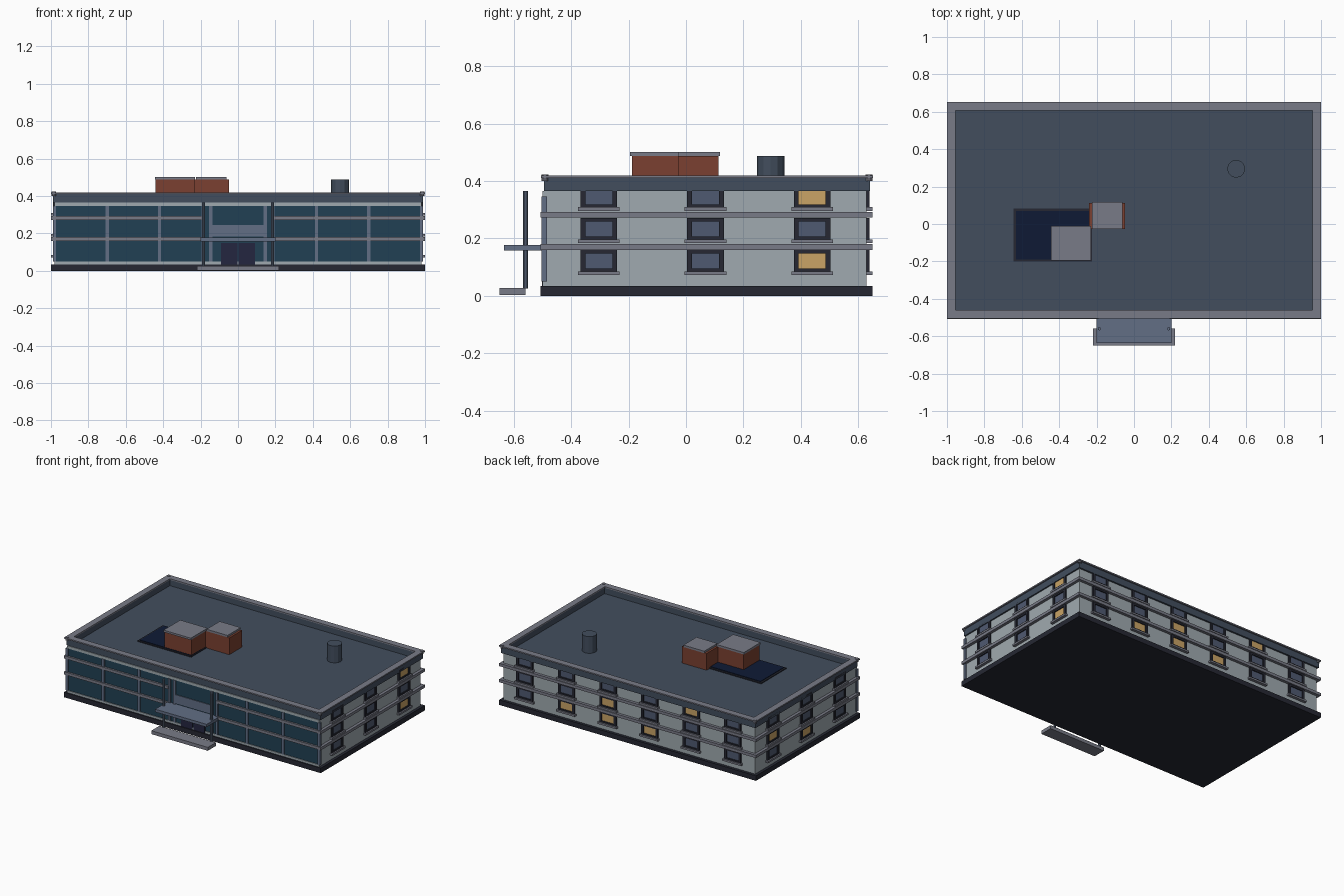
import bpy, bmesh
from mathutils import Matrix, Vector

if "Cube" in bpy.data.objects:
    bpy.data.objects.remove(bpy.data.objects["Cube"])


def mat(name, rgb):
    m = bpy.data.materials.new(name)
    m.diffuse_color = (*[(c / 255) ** 2.2 for c in rgb], 1)
    m.use_nodes = True
    m.node_tree.nodes["Principled BSDF"].inputs["Base Color"].default_value = m.diffuse_color
    return m


WALL = mat("wall_grey", (158, 168, 174))
DARK = mat("charcoal", (42, 44, 54))
SLATE = mat("slate", (68, 79, 94))
TRIM = mat("trim", (120, 122, 134))
STEEL = mat("steel", (98, 110, 132))
TEAL = mat("teal_glass", (38, 66, 84))
PANE = mat("pane", (80, 90, 112))
LIT = mat("lit_pane", (200, 162, 102))
NAVY = mat("navy", (22, 32, 56))
DOOR = mat("door_blue", (40, 42, 66))
BRICK = mat("brick", (122, 66, 52))


def boxes(name, items, material):
    """One object made of boxes given as (x0, x1, y0, y1, z0, z1)."""
    bm = bmesh.new()
    for x0, x1, y0, y1, z0, z1 in items:
        m = Matrix.Translation(((x0 + x1) / 2, (y0 + y1) / 2, (z0 + z1) / 2))
        m = m @ Matrix.Diagonal((x1 - x0, y1 - y0, z1 - z0, 1))
        bmesh.ops.create_cube(bm, size=1, matrix=m)
    return finish(name, bm, material)


def cylinders(name, items, sides, material):
    """One object made of upright cylinders given as (x, y, r, z0, z1)."""
    bm = bmesh.new()
    for x, y, r, z0, z1 in items:
        bmesh.ops.create_cone(bm, cap_ends=True, segments=sides, radius1=r, radius2=r,
                              depth=z1 - z0, matrix=Matrix.Translation((x, y, (z0 + z1) / 2)))
    return finish(name, bm, material)


def finish(name, bm, material):
    me = bpy.data.meshes.new(name)
    bm.to_mesh(me)
    bm.free()
    me.materials.append(material)
    ob = bpy.data.objects.new(name, me)
    bpy.context.collection.objects.link(ob)
    return ob


def ring(x, y0, y1, t, z0, z1):
    """Four boxes forming a rectangular rim of width t."""
    return [(-x, x, y0, y0 + t, z0, z1), (-x, x, y1 - t, y1, z0, z1),
            (-x, -x + t, y0 + t, y1 - t, z0, z1), (x - t, x, y0 + t, y1 - t, z0, z1)]


# Main shell
boxes("plinth", [(-1, 1, -.508, .65, 0, .035)], DARK)
boxes("walls", [(-.98, .98, -.488, .63, .035, .366)], WALL)
boxes("roof_deck", [(-.96, .96, -.47, .615, .364, .37)], SLATE)
boxes("parapet", ring(.99, -.495, .642, .033, .365, .413), SLATE)
boxes("parapet_cap", ring(1, -.506, .652, .045, .411, .42), TRIM)
cylinders("corner_pegs", [(sx * .985, y, .012, .40, .423) for sx in (-1, 1)
                          for y in (-.492, .638)], 10, TRIM)

# Floor bands around sides and back, broken at the entrance in front
bands = []
for z0, z1 in ((.16, .18), (.273, .293)):
    bands += [(-1, 1, .625, .65, z0, z1)]
    for s in (-1, 1):
        a, b = sorted((s * .975, s))
        bands.append((a, b, -.508, .625, z0, z1))
        a, b = sorted((s * .19, s * .975))
        bands.append((a, b, -.508, -.485, z0, z1))
boxes("floor_bands", bands, TRIM)

# Windows: (wall origin, along direction, outward direction, lit?)
frames, sills, panes, lit = [], [], [], []


def window(origin, along, out, floor, is_lit):
    o, u, n = Vector(origin), Vector(along), Vector(out)

    def block(a0, a1, d, z0, z1):
        p, q = o + u * a0 - n * .004, o + u * a1 + n * d
        return (min(p.x, q.x), max(p.x, q.x), min(p.y, q.y), max(p.y, q.y), z0, z1)

    z = .085 + .112 * floor
    frames.extend([block(-.064, -.047, .01, z, z + .075), block(.047, .064, .01, z, z + .075),
                   block(-.047, .047, .01, z, z + .010), block(-.047, .047, .01, z + .063, z + .075)])
    sills.append(block(-.073, .073, .02, z - .013, z))
    (lit if is_lit else panes).append(block(-.047, .047, .003, z + .01, z + .063))


lit_back = {(1, 0), (2, 0), (2, 1), (3, 0), (4, 2)}
lit_right, lit_left = {(2, 0), (2, 2)}, {(2, 1), (1, 0)}
for f in range(3):
    for i in range(6):
        window((.81 - .324 * i, .63, 0), (1, 0, 0), (0, 1, 0), f, (i, f) in lit_back)
    for i in range(3):
        y = -.304 + .372 * i
        window((.98, y, 0), (0, 1, 0), (1, 0, 0), f, (i, f) in lit_right)
        window((-.98, y, 0), (0, 1, 0), (-1, 0, 0), f, (i, f) in lit_left)
boxes("window_frames", frames, DARK)
boxes("window_sills", sills, TRIM)
boxes("window_panes", panes, PANE)
boxes("lit_window_panes", lit, LIT)

# Glazed front
boxes("front_glass", [(-.975, .975, -.495, -.485, .05, .346)], TEAL)
boxes("front_rails", [(-.98, .98, -.5, -.485, .035, .05),
                      (-.98, .98, -.5, -.485, .346, .365)], WALL)
boxes("front_mullions", [(x - .009, x + .009, -.503, -.485, .05, .346)
                         for s in (-1, 1) for x in (s * .981, s * .70, s * .42, s * .185, s * .145)], STEEL)
boxes("entrance_panel", [(-.148, .148, -.5, -.485, .185, .245)], STEEL)
boxes("doors", [(-.092, -.004, -.502, -.485, .035, .15),
                (.004, .092, -.502, -.485, .035, .15)], DOOR)

# Entrance canopy, posts and step
boxes("canopy", [(-.2, .2, -.635, -.49, .158, .178)], STEEL)
cylinders("canopy_posts", [(s * .185, -.56, .009, .025, .365) for s in (-1, 1)], 10, STEEL)
boxes("entrance_step", [(-.22, .22, -.65, -.56, 0.003, .027)], TRIM)

# Rooftop structures
boxes("roof_hatch_frame", [(-.643, -.225, -.2, .083, .368, .376)], DARK)
boxes("roof_hatch", [(-.63, -.232, -.19, .07, .374, .38)], NAVY)
boxes("brick_boxes", [(-.44, -.232, -.188, -.012, .366, .488),
                      (-.24, -.048, -.028, .113, .366, .488)], BRICK)
boxes("brick_box_caps", [(-.443, -.23, -.196, -.01, .488, .502),
                         (-.225, -.062, -.028, .118, .488, .502)], TRIM)
cylinders("roof_vent", [(.546, .295, .048, .366, .488)], 12, SLATE)
